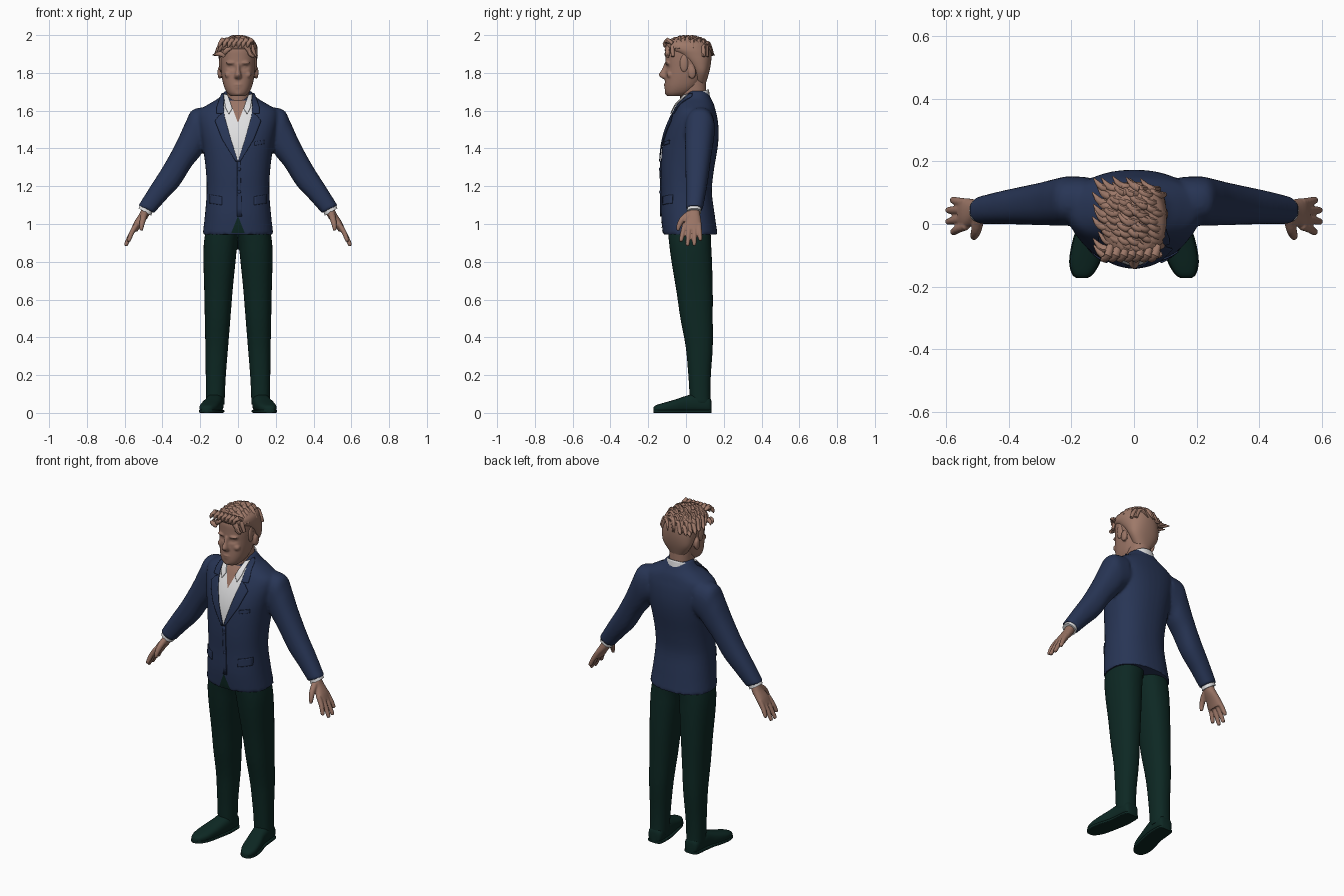
import bpy, bmesh, math, random
from mathutils import Vector, Matrix
from mathutils.bvhtree import BVHTree

if "Cube" in bpy.data.objects:
    bpy.data.objects.remove(bpy.data.objects["Cube"])

random.seed(4)
V = Vector


def material(name, rgb):
    m = bpy.data.materials.new(name)
    m.diffuse_color = (*rgb, 1)
    m.use_nodes = True
    m.node_tree.nodes["Principled BSDF"].inputs["Base Color"].default_value = m.diffuse_color
    return m


NAVY = material("navy cloth", (0.021, 0.036, 0.092))
GREEN = material("dark green cloth", (0.004, 0.021, 0.017))
SKIN = material("skin", (0.32, 0.175, 0.13))
HAIR = material("hair", (0.34, 0.19, 0.14))
WHITE = material("white shirt", (0.75, 0.75, 0.76))


def spline(p, i, t):
    a, b, c, d = p[max(i - 1, 0)], p[i], p[i + 1], p[min(i + 2, len(p) - 1)]
    return 0.5 * (2 * b + (c - a) * t + (2 * a - 5 * b + 4 * c - d) * t * t
                  + (3 * b - a - 3 * c + d) * t ** 3)


def loft(bm, rings, s=1, ex=2.3, n=28, steps=4, cap=True):
    """Skin over superellipse rings (centre, axis a, axis b), smoothly interpolated."""
    cols = list(zip(*rings))
    seq = [[spline(c, i, k / steps) for c in cols]
           for i in range(len(rings) - 1) for k in range(steps)] + [rings[-1]]
    loops = []
    for c, a, b in seq:
        loop = []
        for k in range(n):
            u, w = math.cos(math.tau * k / n), math.sin(math.tau * k / n)
            p = c + a * math.copysign(abs(u) ** (2 / ex), u) + b * math.copysign(abs(w) ** (2 / ex), w)
            loop.append(bm.verts.new((p.x * s, p.y, p.z)))
        loops.append(loop)
    for l0, l1 in zip(loops, loops[1:]):
        for k in range(n):
            bm.faces.new((l0[k], l0[(k + 1) % n], l1[(k + 1) % n], l1[k]))
    if cap:
        bm.faces.new(loops[0])
        bm.faces.new(loops[-1])


def flat(z, x0, x1, y0, y1):
    """Horizontal ring from its extents."""
    return (V(((x0 + x1) / 2, (y0 + y1) / 2, z)), V(((x1 - x0) / 2, 0, 0)), V((0, (y1 - y0) / 2, 0)))


def sleeve(xo, zo, xi, zi, y0, y1):
    """Tilted ring from its outer and inner points."""
    return (V(((xo + xi) / 2, (y0 + y1) / 2, (zo + zi) / 2)),
            V(((xo - xi) / 2, 0, (zo - zi) / 2)), V((0, (y1 - y0) / 2, 0)))


def tube(bm, pts, radii, s=1, n=10, steps=3):
    pts = [V(p) for p in pts]
    rings = []
    for i, p in enumerate(pts):
        t = (pts[min(i + 1, len(pts) - 1)] - pts[max(i - 1, 0)]).normalized()
        a = t.cross(V((0.1, 1, 0.2))).normalized()
        rings.append((p, a * radii[i], t.cross(a) * radii[i]))
    loft(bm, rings, s, 2, n, steps)


def blob(bm, c, r):
    bmesh.ops.create_uvsphere(bm, u_segments=16, v_segments=10, radius=1,
                              matrix=Matrix.Translation(c) @ Matrix.Diagonal((*r, 1)))


def finish(bm, name, mat, voxel=0, smooth=2, thick=0):
    bmesh.ops.recalc_face_normals(bm, faces=bm.faces)
    me = bpy.data.meshes.new(name)
    bm.to_mesh(me)
    bm.free()
    ob = bpy.data.objects.new(name, me)
    bpy.context.collection.objects.link(ob)
    if voxel:
        r = ob.modifiers.new("fuse", 'REMESH')
        r.mode, r.voxel_size = 'VOXEL', voxel
        sm = ob.modifiers.new("soften", 'SMOOTH')
        sm.factor, sm.iterations = 0.5, smooth
        dg = bpy.context.evaluated_depsgraph_get()
        me = bpy.data.meshes.new_from_object(ob.evaluated_get(dg))
        ob.modifiers.clear()
        ob.data = me
    if thick:
        m = ob.modifiers.new("thickness", 'SOLIDIFY')
        m.thickness, m.offset = thick, 0
    me.materials.clear()
    me.materials.append(mat)
    bpy.ops.object.select_all(action='DESELECT')
    ob.select_set(True)
    bpy.context.view_layer.objects.active = ob
    bpy.ops.object.shade_smooth_by_angle(angle=math.radians(45))
    return ob


# jacket: torso and sleeves fused
bm = bmesh.new()
loft(bm, [flat(z, -h, h, f, b) for z, h, f, b in (
    (.945, .187, -.122, .167), (1.05, .175, -.132, .152), (1.17, .166, -.132, .137),
    (1.28, .170, -.134, .147), (1.40, .185, -.127, .167), (1.48, .20, -.112, .173),
    (1.55, .212, -.087, .168), (1.60, .205, -.062, .157), (1.635, .155, -.045, .147),
    (1.665, .105, -.02, .132), (1.705, .068, .0, .112))], n=40)
for s in (1, -1):
    loft(bm, [sleeve(*r) for r in (
        (.16, 1.62, .14, 1.42, .0, .15), (.24, 1.605, .18, 1.39, -.005, .152),
        (.277, 1.54, .205, 1.355, -.005, .146), (.325, 1.435, .25, 1.30, -.004, .134),
        (.392, 1.312, .31, 1.205, -.002, .120), (.46, 1.205, .38, 1.13, .0, .105),
        (.527, 1.098, .444, 1.058, .0, .088))], s)
jacket = finish(bm, "jacket", NAVY, .009)

# trousers: two legs fused at the hips
bm = bmesh.new()
for s in (1, -1):
    loft(bm, [flat(*r) for r in (
        (1.0, -.02, .165, -.1, .13), (.9, .002, .181, -.09, .133), (.8, .013, .183, -.077, .138),
        (.65, .028, .179, -.052, .142), (.5, .04, .176, -.03, .142), (.35, .052, .173, -.002, .142),
        (.2, .064, .171, .012, .132), (.1, .069, .17, .018, .13), (.045, .071, .17, .02, .133))], s)
finish(bm, "trousers", GREEN, .009)

# shoes: uppers and soles lofted from heel to toe
SHOE = ((.135, .12, .025, .06), (.12, .12, .042, .085), (.05, .123, .047, .1), (0, .13, .047, .09),
        (-.06, .145, .05, .07), (-.12, .157, .047, .053), (-.16, .164, .031, .04), (-.173, .166, .014, .027))
for name, top, grow in (("shoe_uppers", 1, 0), ("shoe_soles", 0, .003)):
    bm = bmesh.new()
    for s in (1, -1):
        loft(bm, [(V((x, y, (h if top else .016) / 2)), V((w + grow, 0, 0)),
                   V((0, 0, (h if top else .016) / 2))) for y, x, w, h in SHOE], s, 2.6 if top else 6)
    finish(bm, name, GREEN)

# shirt cuffs
bm = bmesh.new()
for s in (1, -1):
    loft(bm, [sleeve(.513, 1.11, .45, 1.07, .007, .081), sleeve(.526, 1.083, .460, 1.044, .006, .080)], s)
finish(bm, "shirt_cuffs", WHITE)

# hands: palm, four fingers and thumb fused
bm = bmesh.new()
for s in (1, -1):
    loft(bm, [sleeve(*r) for r in (
        (.507, 1.09, .463, 1.063, .018, .07), (.522, 1.055, .48, 1.03, .008, .076),
        (.55, 1.01, .512, .99, -.012, .082), (.566, .972, .534, .958, -.016, .08))], s)
    for y0, y1, x, z in ((-.006, -.026, .577, .915), (.02, .008, .592, .893),
                         (.045, .044, .592, .895), (.068, .076, .578, .92)):
        tube(bm, [(.535, y0, 1.0), (.562, (y0 + y1) / 2, .955), (x, y1, z), (x + .003, y1, z - .009)],
             (.014, .0135, .011, .006), s)
    tube(bm, [(.495, .02, 1.055), (.503, -.018, 1.025), (.51, -.038, .99), (.512, -.043, .965)],
         (.019, .017, .013, .008), s)
finish(bm, "hands", SKIN, .005, 1)

# neck
bm = bmesh.new()
loft(bm, [flat(1.56, -.066, .066, -.035, .115), flat(1.64, -.062, .062, -.03, .11),
          flat(1.77, -.064, .064, -.035, .105)])
neck = finish(bm, "neck", SKIN)

# head: skull, jaw, nose, brows, lips and ears fused
bm = bmesh.new()
loft(bm, [flat(z, -h, h, f, b) for z, h, f, b in (
    (1.677, .038, -.098, -.02), (1.695, .058, -.11, .03), (1.73, .075, -.113, .07),
    (1.78, .086, -.11, .095), (1.83, .091, -.109, .11), (1.88, .094, -.109, .12),
    (1.93, .09, -.105, .115), (1.965, .07, -.07, .09))], n=36)
loft(bm, [flat(z, -h, h, f, -.08) for z, h, f in (
    (1.85, .010, -.115), (1.815, .012, -.131), (1.79, .018, -.145), (1.773, .019, -.130), (1.767, .012, -.115))], ex=2)
blob(bm, (0, -.108, 1.737), (.025, .009, .006))
blob(bm, (0, -.107, 1.724), (.022, .009, .006))
blob(bm, (0, -.098, 1.695), (.026, .014, .016))
for s in (1, -1):
    blob(bm, (s * .036, -.098, 1.853), (.028, .015, .009))
    blob(bm, (s * .05, -.085, 1.79), (.022, .018, .018))
    blob(bm, (s * .097, .032, 1.802), (.012, .022, .034))
head = finish(bm, "head", SKIN, .0055, 2)
for v in head.data.vertices:  # eye sockets with rounded lids
    if v.co.y < -.04:
        dx, dz = abs(v.co.x) - .036, v.co.z - 1.829
        v.co.y += .012 * math.exp(-(dx / .019) ** 2 - (dz / .012) ** 2)
        v.co.y -= .006 * math.exp(-(dx / .011) ** 2 - (dz / .006) ** 2)

# hair: close cap with swept locks on top
bm = bmesh.new()
loft(bm, [flat(z, -h, h, f, b) for z, h, f, b in (
    (1.745, .05, .04, .105), (1.80, .087, .035, .122), (1.85, .099, .0, .132), (1.895, .103, -.055, .135),
    (1.925, .104, -.104, .13), (1.955, .095, -.11, .117), (1.977, .068, -.085, .085))], n=36)
for s in (1, -1):  # sideburns
    blob(bm, (s * .091, -.01, 1.85), (.009, .022, .045))


def dome(x, y):
    return 1.895 + .09 * math.sqrt(max(0, 1 - (x / .112) ** 2 - ((y - .01) / .135) ** 2))


for j in range(11):
    for i in range(6):
        x = -.065 + .03 * i + random.uniform(-.012, .012)
        y = -.095 + .021 * j + random.uniform(-.006, .006)
        pts = [(x - .05 * t, y + .022 * t * (2 * t - 1), 0) for t in (0, .4, .8, 1.15)]
        pts = [(a, b, dome(a, b) + h) for (a, b, c), h in zip(pts, (-.008, .005, .004, .0))]
        tube(bm, pts, (.009, .013, .01, .002), n=8, steps=2)
for i in range(7):  # raised fringe
    x = -.075 + .025 * i
    tube(bm, [(x, -.07, 1.955), (x - .008, -.1, 1.972), (x - .02, -.112, 1.955), (x - .028, -.114, 1.935)],
         (.012, .015, .012, .003), n=8, steps=2)
for v in bm.verts:
    v.co.z = min(v.co.z, 2)
finish(bm, "hair", HAIR)

# shirt collar stand around the back and sides of the neck
bm = bmesh.new()
loft(bm, [(V((0, .042, 1.64)), V((.076, 0, 0)), V((0, .082, .03))),
          (V((0, .042, 1.683)), V((.069, 0, 0)), V((0, .076, .03)))], cap=False)
bmesh.ops.delete(bm, geom=[f for f in bm.faces if f.calc_center_median().y < -.005], context='FACES')
finish(bm, "collar_stand", WHITE, thick=.006)

# plates draped over the front of the body
DG = bpy.context.evaluated_depsgraph_get()
TREES = [BVHTree.FromObject(o, DG) for o in (jacket, neck)]


def front(x, z):
    hits = [t.ray_cast(V((x, -1, z)), V((0, 1, 0)))[0] for t in TREES]
    return min([h.y for h in hits if h] or [.04])


def drape(name, edge_a, edge_b, lift, mat, sides=(1, -1), thick=.005, n=7, m=6):
    bm = bmesh.new()
    for s in sides:
        rows = []
        for i in range(len(edge_a) - 1):
            for k in range(n + (i == len(edge_a) - 2)):
                a = V(edge_a[i]).lerp(V(edge_a[i + 1]), k / (n))
                b = V(edge_b[i]).lerp(V(edge_b[i + 1]), k / (n))
                pts = [a.lerp(b, j / m) for j in range(m + 1)]
                rows.append([bm.verts.new((p.x * s, front(p.x * s, p.y) - lift, p.y)) for p in pts])
            if i == len(edge_a) - 2:
                a, b = V(edge_a[-1]), V(edge_b[-1])
        for r0, r1 in zip(rows, rows[1:]):
            for j in range(m):
                bm.faces.new((r0[j], r0[j + 1], r1[j + 1], r1[j]))
    finish(bm, name, mat, thick=thick)


drape("shirt_front", [(0, 1.335), (0, 1.45), (0, 1.6), (0, 1.65)],
      [(.004, 1.335), (.042, 1.45), (.08, 1.6), (.08, 1.65)], .003, WHITE, thick=0)
drape("open_neck", [(0, 1.54), (0, 1.655)], [(.002, 1.54), (.045, 1.655)], .006, SKIN, thick=0)
drape("collar_leaves", [(.047, 1.583), (.03, 1.612), (.054, 1.682)],
      [(.051, 1.583), (.068, 1.62), (.075, 1.688)], .013, WHITE)
drape("lapels", [(0, 1.33), (.038, 1.45), (.07, 1.565), (.074, 1.59)],
      [(.012, 1.33), (.085, 1.45), (.122, 1.545), (.1, 1.575)], .008, NAVY)
drape("jacket_collar", [(.073, 1.585), (.076, 1.62), (.073, 1.69)],
      [(.113, 1.585), (.112, 1.62), (.085, 1.695)], .007, NAVY)
drape("hem_opening", [(0, .953), (0, 1.04)], [(.036, .953), (.001, 1.04)], .003, GREEN, thick=0)
drape("front_overlap", [(-.004, 1.04), (-.004, 1.335)], [(.02, 1.04), (.012, 1.335)], .003, NAVY, (1,))
drape("pocket_flaps", [(.085, 1.10), (.085, 1.145)], [(.15, 1.11), (.15, 1.155)], .004, NAVY)
drape("breast_pocket", [(.088, 1.415), (.088, 1.435)], [(.14, 1.425), (.14, 1.445)], .004, NAVY, (1,))

# jacket buttons
bm = bmesh.new()
for z in (1.29, 1.17):
    blob(bm, (.006, front(.006, z) - .006, z), (.009, .004, .009))
finish(bm, "buttons", NAVY)
